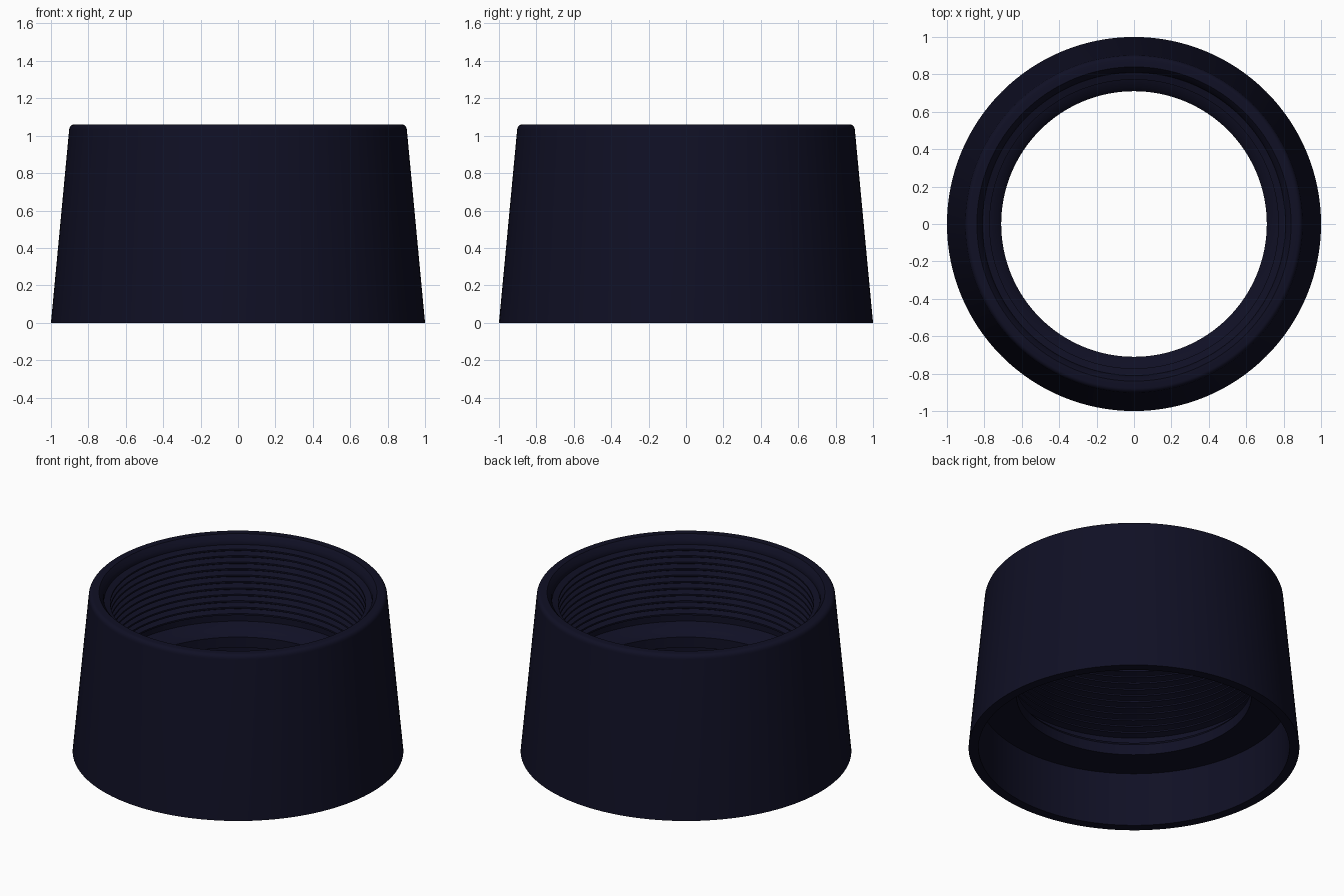
import bpy, bmesh, math

cube = bpy.data.objects.get("Cube")
if cube:
    bpy.data.objects.remove(cube)

SEGMENTS = 128
CREST, ROOT = 0.772, 0.81      # thread radii
THREAD_START, PITCH, TURNS = 0.53, 0.043, 11

navy = bpy.data.materials.new("dark navy")
navy.use_nodes = True
colour = (0.005, 0.005, 0.018, 1)
navy.diffuse_color = colour
navy.node_tree.nodes["Principled BSDF"].inputs["Base Color"].default_value = colour

# Tapered outer wall with a rounded top edge
profile = [(0.94, 0), (1.0, 0), (0.903, 1.03)]
for i in range(1, 6):
    a = math.radians(90 * i / 5)
    profile.append((0.878 + 0.025 * math.cos(a), 1.03 + 0.03 * math.sin(a)))

# Flat rim and lead-in chamfer
profile += [(0.84, 1.06), (0.815, 1.03), (ROOT, 1.01)]

# Internal thread, from the top turn down
for i in reversed(range(TURNS)):
    z = THREAD_START + PITCH * i
    profile += [(ROOT, z + PITCH * 0.95), (CREST, z + PITCH * 0.65),
                (CREST, z + PITCH * 0.4), (ROOT, z + PITCH * 0.1)]

# Relief groove, sloped inner lip and lower counterbore
profile += [(ROOT, 0.49), (0.77, 0.475), (0.73, 0.455), (0.71, 0.43),
            (0.71, 0.36), (0.94, 0.36)]

# Revolve the closed profile about the vertical axis
bm = bmesh.new()
verts = [bm.verts.new((r, 0, z)) for r, z in profile]
edges = [bm.edges.new((v, verts[(i + 1) % len(verts)])) for i, v in enumerate(verts)]
bmesh.ops.spin(bm, geom=verts + edges, cent=(0, 0, 0), axis=(0, 0, 1),
               angle=math.tau, steps=SEGMENTS, use_duplicate=False)
bmesh.ops.remove_doubles(bm, verts=bm.verts[:], dist=0.0001)
bmesh.ops.recalc_face_normals(bm, faces=bm.faces[:])

mesh = bpy.data.meshes.new("threaded_collar")
bm.to_mesh(mesh)
bm.free()
mesh.materials.append(navy)
collar = bpy.data.objects.new("threaded_collar", mesh)
bpy.context.collection.objects.link(collar)

bpy.ops.object.select_all(action='DESELECT')
collar.select_set(True)
bpy.context.view_layer.objects.active = collar
bpy.ops.object.shade_smooth_by_angle(angle=math.radians(30))
